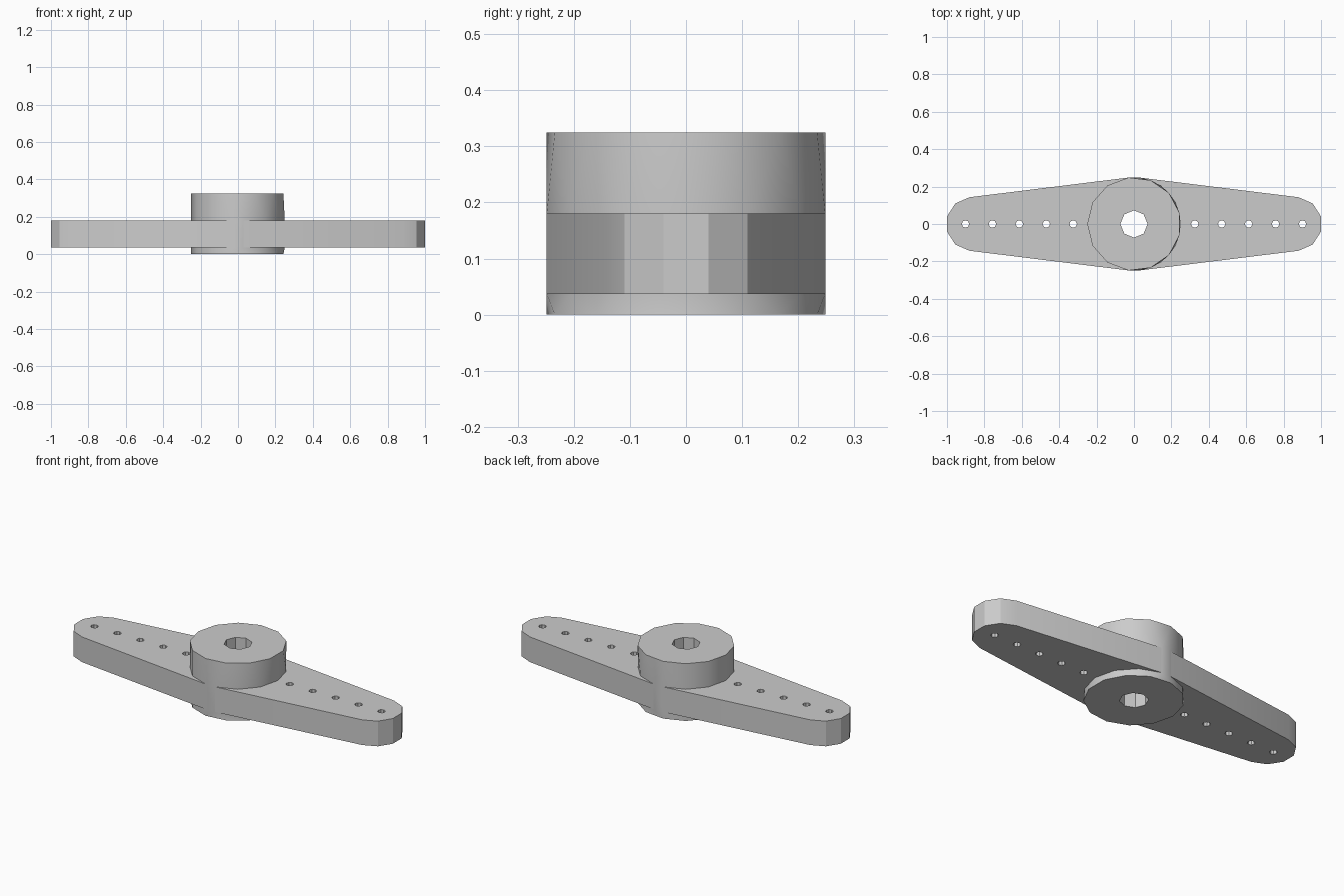
import bpy
import bmesh
from math import sin, cos, pi, radians

HUB_R, BORE_R, HOLE_R = 0.25, 0.073, 0.02
Z_BASE, Z_ARM_LOW, Z_ARM_TOP, Z_TOP = 0.0, 0.037, 0.18, 0.325
STEP = 2 * pi / 13

if "Cube" in bpy.data.objects:
    bpy.data.objects.remove(bpy.data.objects["Cube"], do_unlink=True)

plastic = bpy.data.materials.new("grey_plastic")
plastic.use_nodes = True
GREY = (0.6, 0.6, 0.6, 1)
plastic.diffuse_color = GREY
plastic.node_tree.nodes["Principled BSDF"].inputs["Base Color"].default_value = GREY


def finish(bm, name):
    bmesh.ops.remove_doubles(bm, verts=bm.verts, dist=1e-5)
    bmesh.ops.recalc_face_normals(bm, faces=bm.faces)
    mesh = bpy.data.meshes.new(name)
    bm.to_mesh(mesh)
    bm.free()
    mesh.materials.append(plastic)
    obj = bpy.data.objects.new(name, mesh)
    bpy.context.collection.objects.link(obj)
    bpy.ops.object.select_all(action="DESELECT")
    obj.select_set(True)
    bpy.context.view_layer.objects.active = obj
    bpy.ops.object.shade_smooth_by_angle(angle=radians(30))


def circle(r, angles, x=0.0):
    return [(x + r * cos(a), r * sin(a)) for a in angles]


def octagon(r, x=0.0):
    return circle(r, [i * pi / 4 for i in range(8)], x)


def loop(bm, points, z):
    """Closed loop of edges at height z."""
    verts = [bm.verts.new((x, y, z)) for x, y in points]
    edges = [bm.edges.new((verts[i - 1], verts[i])) for i in range(len(verts))]
    return verts, edges


def stitch(bm, a, b, angles_a, angles_b):
    """Triangulated wall between two rings with different vertex counts."""
    i = j = 0
    next_a, next_b = angles_a[1:] + [2 * pi], angles_b[1:] + [2 * pi]
    while i < len(a) or j < len(b):
        va, vb = a[i % len(a)], b[j % len(b)]
        if j == len(b) or (i < len(a) and next_a[i] <= next_b[j]):
            i += 1
            bm.faces.new((va, a[i % len(a)], vb))
        else:
            j += 1
            bm.faces.new((va, b[j % len(b)], vb))


# Hub: thirteen-sided ends, mirror-symmetric rings where the arms join
end_turn = [i * STEP for i in range(13)]
quarter = [i * STEP for i in range(4)]
mid_turn = (quarter + [pi - t for t in reversed(quarter)]
            + [pi + t for t in quarter[1:]]
            + [2 * pi - t for t in reversed(quarter[1:])])
bm = bmesh.new()
turns = [end_turn, mid_turn, mid_turn, end_turn]
heights = [Z_BASE, Z_ARM_LOW, Z_ARM_TOP, Z_TOP]
rings = [loop(bm, circle(HUB_R, [pi + t for t in turn]), z)
         for turn, z in zip(turns, heights)]
for k in range(3):
    stitch(bm, rings[k][0], rings[k + 1][0], turns[k], turns[k + 1])
bores = [loop(bm, octagon(BORE_R), z) for z in (Z_BASE, Z_TOP)]
for i in range(8):
    bm.faces.new((bores[0][0][i - 1], bores[0][0][i], bores[1][0][i], bores[1][0][i - 1]))
for ring, bore in ((rings[0], bores[0]), (rings[3], bores[1])):
    bmesh.ops.triangle_fill(bm, use_beauty=True, edges=ring[1] + bore[1])
finish(bm, "hub")

# Arms: tapered plates with a faceted tip and a row of five holes
tip = [(0.88, -0.143), (0.955, -0.11), (1.0, -0.04)]
tip += [(x, -y) for x, y in reversed(tip)]
inner = [pi / 2 - STEP / 4 - i * STEP for i in range(7)]
for side, name in ((1, "left_arm"), (-1, "right_arm")):
    outlines = [tip + circle(HUB_R, inner)]
    outlines += [octagon(HOLE_R, 0.325 + 0.144 * i) for i in range(5)]
    bm = bmesh.new()
    caps = [[], []]
    for outline in outlines:
        points = [(side * x, y) for x, y in outline]
        low, low_edges = loop(bm, points, Z_ARM_LOW)
        top, top_edges = loop(bm, points, Z_ARM_TOP)
        caps[0] += low_edges
        caps[1] += top_edges
        for i in range(len(points)):
            bm.faces.new((low[i - 1], low[i], top[i], top[i - 1]))
    for edges in caps:
        bmesh.ops.triangle_fill(bm, use_beauty=True, edges=edges)
    finish(bm, name)
